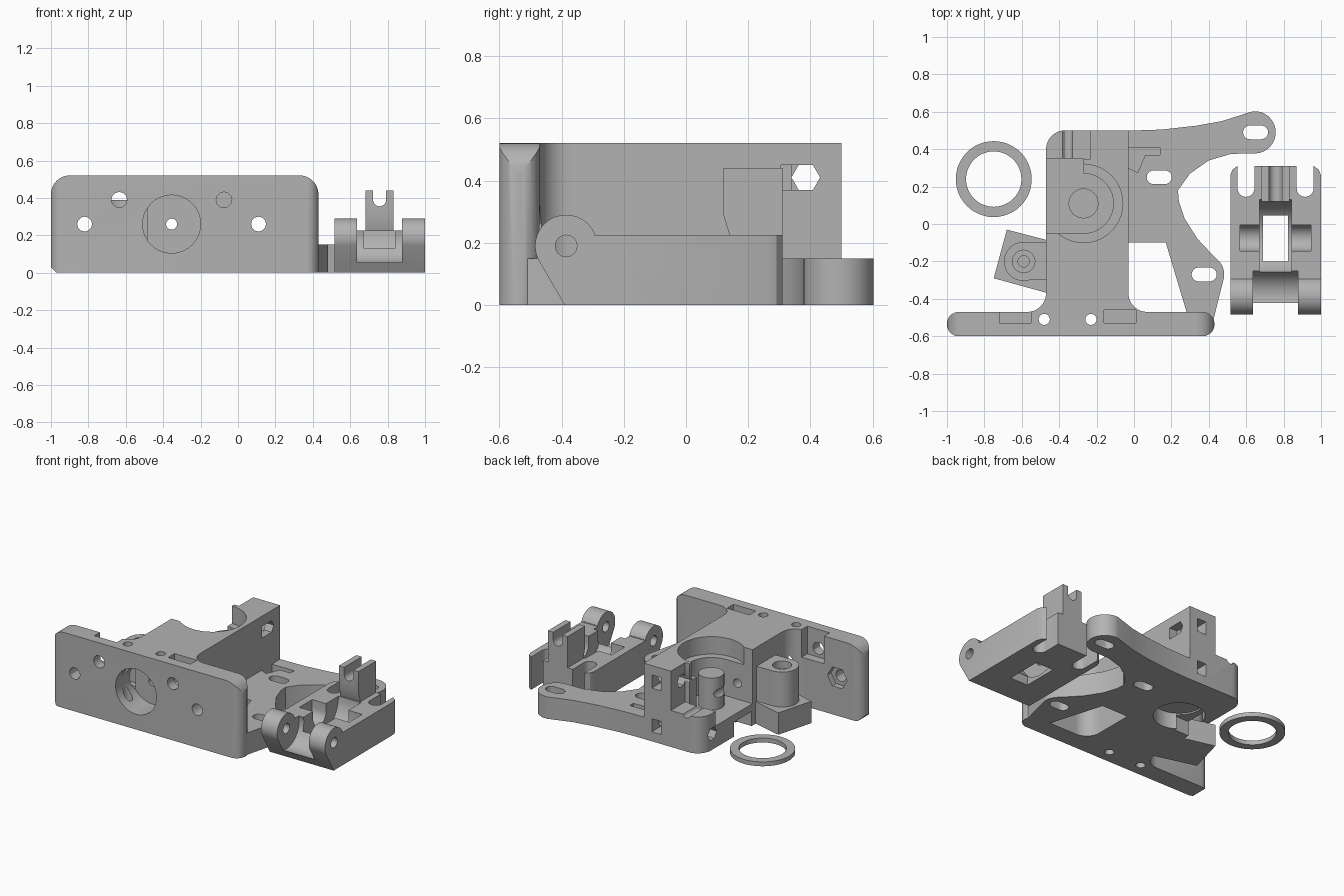
import bpy, bmesh
from math import sin, cos, radians
from mathutils import Vector

if "Cube" in bpy.data.objects:
    bpy.data.objects.remove(bpy.data.objects["Cube"], do_unlink=True)

grey = bpy.data.materials.new("plain_grey")
grey.use_nodes = True
COLOR = (0.45, 0.45, 0.45, 1)
grey.diffuse_color = COLOR
grey.node_tree.nodes["Principled BSDF"].inputs["Base Color"].default_value = COLOR


def arc(cx, cy, r, a0, a1, n=10):
    angles = [radians(a0 + (a1 - a0) * i / n) for i in range(n + 1)]
    return [(cx + r * cos(a), cy + r * sin(a)) for a in angles]


def rect(x0, x1, y0, y1):
    return [(x0, y0), (x1, y0), (x1, y1), (x0, y1)]


def circle(cx, cy, r, n=32):
    return arc(cx, cy, r, 0, 360, n)[:-1]


def slot(cx, cy, half, r):
    return arc(cx + half, cy, r, -90, 90) + arc(cx - half, cy, r, 90, 270)


def prism(name, outline, axis, lo, hi):
    """Extrude a 2D outline along an axis."""
    place = {"x": lambda p, t: (t, p[0], p[1]),
             "y": lambda p, t: (p[0], t, p[1]),
             "z": lambda p, t: (p[0], p[1], t)}[axis]
    bm = bmesh.new()
    base = bm.faces.new([bm.verts.new(place(p, lo)) for p in outline])
    new = bmesh.ops.extrude_face_region(bm, geom=[base])["geom"]
    shift = Vector(place((0, 0), hi - lo))
    bmesh.ops.translate(bm, vec=shift, verts=[v for v in new if isinstance(v, bmesh.types.BMVert)])
    bmesh.ops.recalc_face_normals(bm, faces=bm.faces)
    mesh = bpy.data.meshes.new(name)
    bm.to_mesh(mesh)
    bm.free()
    obj = bpy.data.objects.new(name, mesh)
    bpy.context.collection.objects.link(obj)
    mesh.materials.append(grey)
    return obj


def combine(obj, operation, outline, axis, lo, hi):
    """Apply one boolean step with a temporary solid."""
    tool = prism("tool", outline, axis, lo, hi)
    mod = obj.modifiers.new("step", "BOOLEAN")
    mod.operation, mod.solver, mod.object = operation, "EXACT", tool
    bpy.context.view_layer.objects.active = obj
    bpy.ops.object.modifier_apply(modifier=mod.name)
    bpy.data.objects.remove(tool, do_unlink=True)


def add(obj, *shape):
    combine(obj, "UNION", *shape)


def cut(obj, *shape):
    combine(obj, "DIFFERENCE", *shape)


def finish(obj):
    bpy.ops.object.select_all(action="DESELECT")
    obj.select_set(True)
    bpy.context.view_layer.objects.active = obj
    bpy.ops.object.shade_smooth_by_angle(angle=radians(30))


# Mounting plate, rounded both in plan and in elevation
body = prism("extruder_body", [(-0.97, 0), (0.43, 0)] + arc(0.33, 0.42, 0.1, 0, 90)
             + arc(-0.9, 0.42, 0.1, 90, 180) + [(-1, 0.03)], "y", -0.6, -0.47)
combine(body, "INTERSECT", slot(-0.285, -0.535, 0.65, 0.066), "z", -0.1, 0.6)

# Central block with fillets into the plate
add(body, [(-0.57, -0.54), (0.07, -0.54)] + arc(0.07, -0.37, 0.1, 270, 180)
    + [(-0.03, 0.5)] + arc(-0.37, 0.4, 0.1, 90, 180) + arc(-0.57, -0.37, 0.1, 0, -90),
    "z", 0, 0.52)

# Flat base with two motor arms
add(body, [(-0.1, -0.1), (0.17, -0.1), (0.29, -0.5), (0.42, -0.53)]
    + arc(0.375, -0.27, 0.107, -15, 55)
    + [(0.34, -0.08), (0.27, 0.03), (0.24, 0.12), (0.235, 0.18), (0.3, 0.27), (0.4, 0.34), (0.52, 0.375)]
    + arc(0.645, 0.49, 0.113, -90, 95, 16)
    + [(0.47, 0.55), (0.33, 0.525), (0.15, 0.505), (0, 0.5), (-0.1, 0.5)], "z", 0, 0.15)

# Hinge tower on its tilted foot
add(body, [(-0.68, -0.03), (-0.75, -0.29), (-0.46, -0.37), (-0.45, -0.09)], "z", 0, 0.15)
add(body, circle(-0.59, -0.2, 0.105), "z", 0.1, 0.39)
add(body, rect(-0.59, -0.4, -0.3, -0.095), "z", 0.1, 0.39)
cut(body, circle(-0.59, -0.2, 0.06), "z", 0.34, 0.5)
cut(body, circle(-0.59, -0.2, 0.03), "z", 0.1, 0.5)

# Drive chamber, open to the left, with a stepped bearing seat
cut(body, rect(-0.7, -0.235, 0.345, 0.6), "z", 0.25, 0.6)
cut(body, rect(-0.7, -0.27, -0.05, 0.35), "z", 0.15, 0.6)
cut(body, circle(-0.27, 0.11, 0.21, 40), "z", 0.4, 0.6)
cut(body, circle(-0.27, 0.11, 0.16, 40), "z", 0.15, 0.6)
cut(body, circle(-0.27, 0.11, 0.16, 40), "z", -0.1, 0.11)
cut(body, rect(-0.6, -0.36, -0.04, 0.15), "z", -0.1, 0.1)
add(body, circle(-0.27, 0.11, 0.08), "z", 0.13, 0.37)

# Nozzle bore and filament path
cut(body, circle(-0.355, 0.26, 0.155, 40), "y", -0.7, -0.42)
cut(body, circle(-0.355, 0.26, 0.03, 12), "y", -0.7, 0.7)

# Plate bolt holes, hex pockets, and nut slots from the top
for x in (-0.82, 0.11):
    cut(body, circle(x, 0.26, 0.04, 12), "y", -0.7, -0.4)
    cut(body, circle(x, 0.26, 0.075, 6), "y", -0.51, -0.44)
for x in (-0.635, -0.075):
    cut(body, circle(x, 0.39, 0.042, 12), "y", -0.7, -0.4)
    cut(body, rect(x - 0.085, x + 0.085, -0.53, -0.46), "z", 0.33, 0.6)
for x in (-0.48, -0.23):
    cut(body, circle(x, -0.51, 0.03, 16), "z", -0.1, 0.6)

# Arm slots and base pocket
for x, y in ((0.65, 0.49), (0.135, 0.25), (0.375, -0.27)):
    cut(body, slot(x, y, 0.03, 0.037), "z", -0.1, 0.3)
cut(body, [(-0.03, 0.3), (0.02, 0.275), (0.06, 0.37), (0.14, 0.37), (0.14, 0.41), (-0.03, 0.41)],
    "z", 0.1, 0.3)

# Rear post cross bolts and nut slots
for z in (0.41, 0.11):
    cut(body, circle(0.385, z, 0.046, 6), "x", -0.6, -0.02 if z > 0.2 else -0.06)
    cut(body, rect(-0.16, -0.09, 0.34, 0.6), "z", z - 0.045, z + 0.045)
cut(body, rect(0.305, 0.385, 0.37, 0.45), "x", -0.09, 0.1)
finish(body)

# Idler arm: floor plate and hinge knuckles
MID = 0.757
idler = prism("idler_arm", [(-0.39, 0), (0.31, 0), (0.31, 0.225), (-0.295, 0.225)]
              + arc(-0.385, 0.19, 0.1, 25, 205, 20), "x", 0.515, 1.0)
cut(idler, circle(-0.385, 0.19, 0.14), "x", MID - 0.12, MID + 0.12)
cut(idler, circle(-0.385, 0.19, 0.035, 16), "x", 0.4, 1.1)

# Idler bearing opening and round axle groove
cut(idler, rect(MID - 0.067, MID + 0.067, -0.2, 0.045), "z", -0.1, 0.5)
cut(idler, circle(-0.075, 0.225, 0.205, 40), "x", MID - 0.085, MID + 0.085)
cut(idler, slot(0.225, -0.075, 0.08, 0.07)and arc(-0.075, 0.17, 0.07, 180, 360)
    + [(-0.005, 0.4), (-0.145, 0.4)], "x", MID - 0.19, MID + 0.19)

# Notched post at the free end
add(idler, [(0.13, 0.1), (0.31, 0.1), (0.31, 0.44), (0.12, 0.44), (0.12, 0.29), (0.14, 0.225)],
    "x", MID - 0.075, MID + 0.075)
cut(idler, arc(MID, 0.39, 0.035, 180, 360) + [(MID + 0.035, 0.6), (MID - 0.035, 0.6)],
    "y", 0, 0.5)

# Open spring slots and rounded tips on both sides
for side in (-1, 1):
    x = MID + side * 0.158
    cut(idler, arc(x, 0.19, 0.045, 180, 360) + [(x + 0.045, 0.5), (x - 0.045, 0.5)],
        "z", -0.1, 0.5)
    edge = MID + side * 0.243
    cut(idler, [(edge + side * 0.02, 0.26), (edge, 0.26), (edge - side * 0.012, 0.29),
                (edge - side * 0.04, 0.311), (edge - side * 0.04, 0.35), (edge + side * 0.02, 0.35)],
        "z", -0.1, 0.5)
finish(idler)

# Loose spacer ring
ring = prism("spacer_ring", circle(-0.75, 0.24, 0.203, 48), "z", 0, 0.03)
cut(ring, circle(-0.75, 0.24, 0.148, 48), "z", -0.1, 0.1)
finish(ring)
